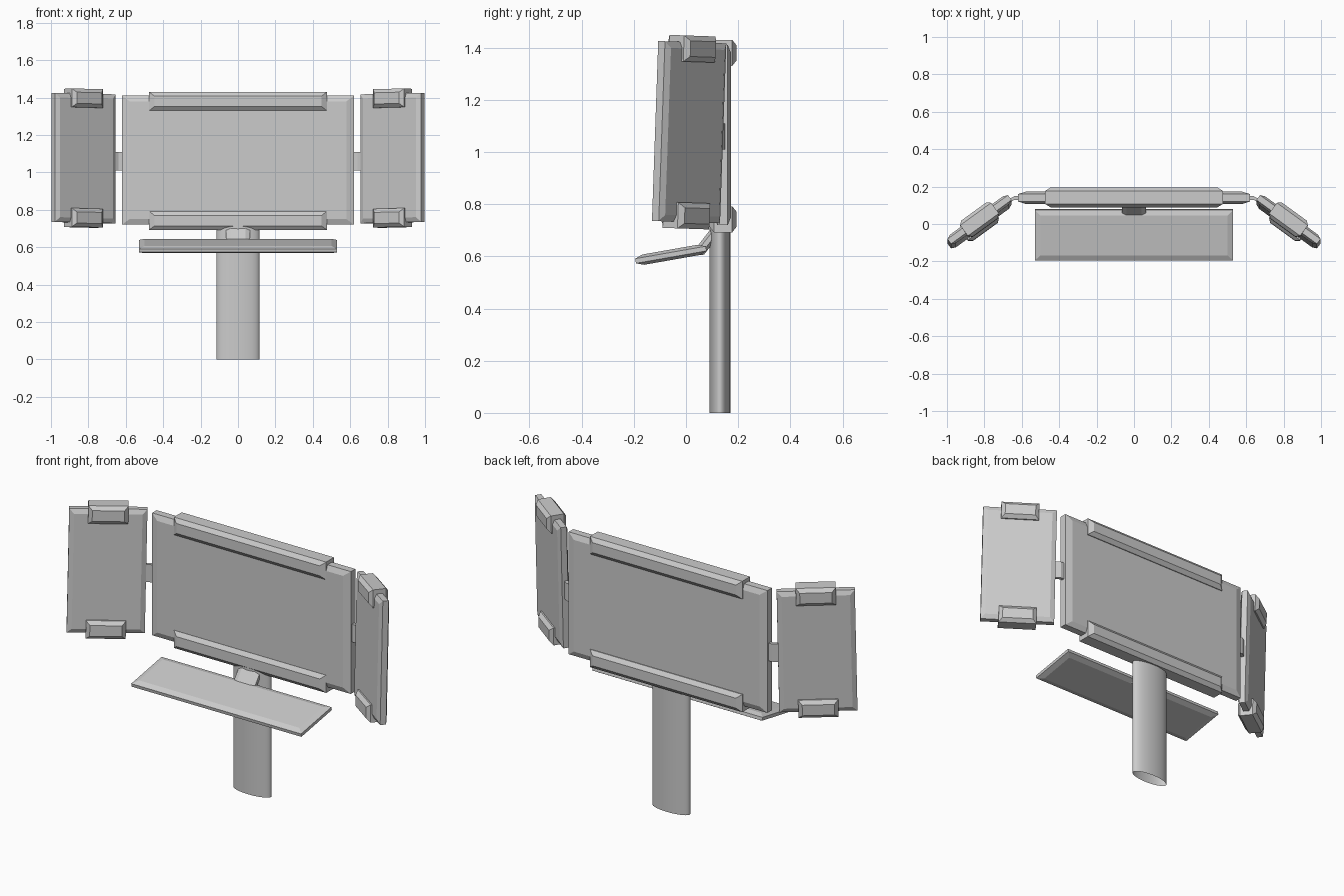
import bpy, math
from mathutils import Matrix, Vector

if "Cube" in bpy.data.objects:
    bpy.data.objects.remove(bpy.data.objects["Cube"])


def mesh_object(name, verts, faces):
    me = bpy.data.meshes.new(name)
    me.from_pydata(verts, [], faces)
    me.update()
    ob = bpy.data.objects.new(name, me)
    bpy.context.collection.objects.link(ob)
    return ob


def plate(name, w, t, h, inset, edge, mat, inset_x=None):
    """Slab facing -y with chamfered front and back; edge = rim thickness."""
    ix = inset if inset_x is None else inset_x
    verts = []
    for y, dx, dz in ((-t/2, ix, inset), (-edge/2, 0, 0), (edge/2, 0, 0), (t/2, ix, inset)):
        a, b = w/2 - dx, h/2 - dz
        verts += [(-a, y, -b), (a, y, -b), (a, y, b), (-a, y, b)]
    faces = [(0, 1, 2, 3), (15, 14, 13, 12)]
    for k in (0, 4, 8):
        for i in range(4):
            j = (i + 1) % 4
            faces.append((k + i, k + 4 + i, k + 4 + j, k + j))
    return mesh_object(name, [mat @ Vector(v) for v in verts], faces)


T = Matrix.Translation

# Main screen with its top and bottom rails
plate("main_screen", 1.24, 0.065, 0.69, 0.03, 0.04, T((0, 0.14, 1.065)), 0.04)
for label, z in (("top", 1.38), ("bottom", 0.742)):
    plate(label + "_rail", 0.95, 0.105, 0.10, 0.022, 0.07, T((0, 0.142, z)), 0.028)

# Side screens, angled inwards and leaning back slightly
for label, s in (("right", 1), ("left", -1)):
    m = (T((s * 0.826, 0.012, 1.076)) @ Matrix.Rotation(math.radians(-2), 4, 'X')
         @ Matrix.Rotation(math.radians(-36 * s), 4, 'Z'))
    plate(label + "_screen", 0.40, 0.055, 0.69, 0.025, 0.032, m)
    for end, z in (("top", 0.32), ("bottom", -0.32)):
        plate(f"{label}_{end}_clip", 0.205, 0.105, 0.10, 0.02, 0.07, m @ T((0, 0, z)))
    # Bent hinge strap joining the screens
    path = ((0.59, 0.14), (0.64, 0.139), (0.71, 0.095))
    verts = [(s * x, y + dy, z) for x, y in path
             for dy, z in ((-0.01, 1.01), (0.01, 1.01), (0.01, 1.11), (-0.01, 1.11))]
    faces = [(0, 3, 2, 1), (8, 9, 10, 11)]
    for k in (0, 4):
        for i in range(4):
            j = (i + 1) % 4
            faces.append((k + i, k + j, k + 4 + j, k + 4 + i))
    ob = mesh_object(label + "_hinge", verts, faces)
    if s < 0:
        ob.data.flip_normals()

# Keyboard tray, tilted up towards the post
plate("keyboard_tray", 1.06, 0.04, 0.275, 0.03, 0.018,
      T((0, -0.058, 0.606)) @ Matrix.Rotation(math.radians(-80), 4, 'X'))
plate("tray_arm", 0.13, 0.04, 0.12, 0.012, 0.018,
      T((0, 0.083, 0.657)) @ Matrix.Rotation(math.radians(-38), 4, 'X'), 0.025)

# Hollow oval post, open at the bottom
n = 40
ring = [(0.115 * math.cos(2 * math.pi * i / n), 0.13 + 0.04 * math.sin(2 * math.pi * i / n))
        for i in range(n)]
verts = [(x, y, z) for z in (0, 0.72) for x, y in ring]
faces = [(i, (i + 1) % n, n + (i + 1) % n, n + i) for i in range(n)]
faces.append(tuple(range(n, 2 * n)))
post = mesh_object("post", verts, faces)
bpy.context.view_layer.objects.active = post
post.select_set(True)
bpy.ops.object.shade_smooth_by_angle(angle=math.radians(40))
